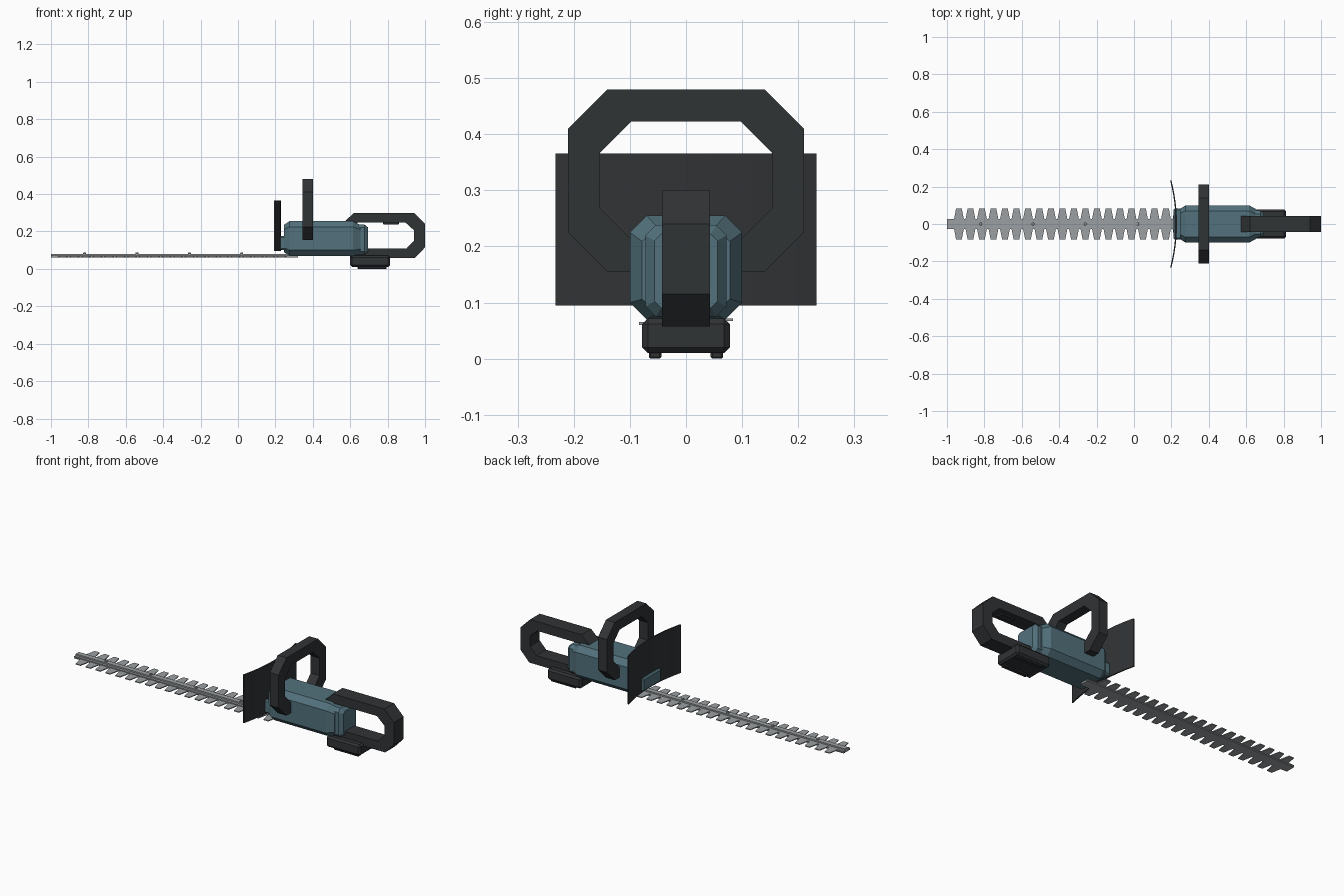
import bpy, bmesh, math

if "Cube" in bpy.data.objects:
    bpy.data.objects.remove(bpy.data.objects["Cube"])


def material(name, c):
    m = bpy.data.materials.new(name)
    m.diffuse_color = (*c, 1)
    m.use_nodes = True
    m.node_tree.nodes["Principled BSDF"].inputs["Base Color"].default_value = m.diffuse_color
    return m


BLUE = material("housing_blue", (0.085, 0.165, 0.2))
DARK = material("dark_plastic", (0.03, 0.033, 0.036))
STEEL = material("steel", (0.33, 0.35, 0.36))


def finish(name, bm, mat):
    bmesh.ops.recalc_face_normals(bm, faces=bm.faces)
    me = bpy.data.meshes.new(name)
    bm.to_mesh(me)
    bm.free()
    me.materials.append(mat)
    ob = bpy.data.objects.new(name, me)
    bpy.context.collection.objects.link(ob)
    return ob


def box(name, lo, hi, mat, bevel=0):
    bm = bmesh.new()
    bmesh.ops.create_cube(bm, size=1)
    for v in bm.verts:
        v.co = [(l + h) / 2 + c * (h - l) for c, l, h in zip(v.co, lo, hi)]
    if bevel:
        bmesh.ops.bevel(bm, geom=bm.edges[:], offset=bevel, segments=1, affect='EDGES')
    return finish(name, bm, mat)


def loft(name, sections, mat):
    """Octagonal sections along x: (x, half width, z low, z high, chamfer)."""
    bm = bmesh.new()
    rings = []
    for x, w, a, b, c in sections:
        p = [(w - c, a), (w, a + c), (w, b - c), (w - c, b),
             (c - w, b), (-w, b - c), (-w, a + c), (c - w, a)]
        rings.append([bm.verts.new((x, y, z)) for y, z in p])
    for r, s in zip(rings, rings[1:]):
        for i in range(8):
            j = (i + 1) % 8
            bm.faces.new((r[i], r[j], s[j], s[i]))
    bm.faces.new(rings[0])
    bm.faces.new(rings[-1])
    return finish(name, bm, mat)


def band(name, outer, inner, a, b, place, mat, closed=False):
    """Solid band between two matching outlines, from depth a to depth b."""
    bm = bmesh.new()
    cols = [[bm.verts.new(place(*p, d)) for p, d in ((o, a), (i, a), (i, b), (o, b))]
            for o, i in zip(outer, inner)]
    n = len(cols)
    for k in range(n if closed else n - 1):
        r, s = cols[k], cols[(k + 1) % n]
        for i in range(4):
            j = (i + 1) % 4
            bm.faces.new((r[i], r[j], s[j], s[i]))
    if not closed:
        bm.faces.new(cols[0])
        bm.faces.new(cols[-1])
    return finish(name, bm, mat)


def octagon(w, a, b, c):
    return [(w - c, a), (w, a + c), (w, b - c), (w - c, b),
            (c - w, b), (-w, b - c), (-w, a + c), (c - w, a)]


# Motor housing, nose and rear section
loft("housing", [(0.245, 0.08, 0.09, 0.235, 0.024), (0.275, 0.1, 0.07, 0.255, 0.03),
                 (0.615, 0.1, 0.07, 0.255, 0.03), (0.655, 0.078, 0.08, 0.235, 0.026)], BLUE)
loft("housing_rear", [(0.6, 0.072, 0.075, 0.238, 0.018), (0.675, 0.072, 0.075, 0.238, 0.018),
                      (0.695, 0.056, 0.09, 0.222, 0.012)], BLUE)
box("housing_nose", (0.21, -0.082, 0.1), (0.27, 0.082, 0.175), BLUE, 0.008)

# Rear loop handle
band("rear_handle",
     [(0.565, 0.248), (0.62, 0.3), (0.94, 0.3), (1, 0.24), (1, 0.115), (0.945, 0.057), (0.6, 0.057)],
     [(0.575, 0.2), (0.64, 0.248), (0.895, 0.248), (0.94, 0.207), (0.94, 0.15), (0.9, 0.108), (0.6, 0.108)],
     -0.043, 0.043, lambda x, z, d: (x, d, z), DARK)
box("trigger", (0.775, -0.02, 0.238), (0.86, 0.02, 0.255), DARK, 0.003)

# Front ring handle
band("front_handle", octagon(0.21, 0.155, 0.48, 0.07), octagon(0.153, 0.212, 0.423, 0.056),
     0.345, 0.4, lambda y, z, d: (d, y, z), DARK, closed=True)

# Curved hand guard
ys = [-0.233 + 0.466 * i / 12 for i in range(13)]
curve = [(0.23 - 0.03 * (y / 0.233) ** 2, y) for y in ys]
band("hand_guard", curve, [(x - 0.007, y) for x, y in curve],
     0.095, 0.366, lambda x, y, d: (x, y, d), DARK)

# Battery and feet
box("battery", (0.6, -0.078, 0.01), (0.812, 0.078, 0.072), DARK, 0.01)
for s in (-1, 1):
    box("battery_foot", (0.64, s * 0.055 - 0.011, 0), (0.795, s * 0.055 + 0.011, 0.015), DARK, 0.003)


# Cutting blades: upper teeth on one side, lower teeth on the other
def blade(name, side, z0, z1):
    bm = bmesh.new()

    def prism(pts):
        f = bm.faces.new([bm.verts.new((x, y, z0)) for x, y in pts])
        ext = bmesh.ops.extrude_face_region(bm, geom=[f])["geom"]
        for v in ext:
            if isinstance(v, bmesh.types.BMVert):
                v.co.z = z1

    prism([(-1, -0.028), (0.32, -0.028), (0.32, 0.028), (-1, 0.028)])
    for i in range(20):
        x = -0.936 + 0.0615 * i
        prism([(x - 0.026, side * 0.027), (x + 0.026, side * 0.027),
               (x + 0.015, side * 0.084), (x - 0.015, side * 0.084)])
    finish(name, bm, STEEL)


blade("upper_blade", 1, 0.067, 0.072)
blade("lower_blade", -1, 0.06, 0.065)
box("blade_bar", (-1, -0.014, 0.063), (0.32, 0.014, 0.08), STEEL)

# Blade bolts
for x in (-0.82, -0.54, -0.26, 0.02):
    bm = bmesh.new()
    bmesh.ops.create_cone(bm, cap_ends=True, segments=8, radius1=0.009, radius2=0.007, depth=0.012)
    bmesh.ops.translate(bm, verts=bm.verts, vec=(x, 0, 0.081))
    finish("blade_bolt", bm, STEEL)
